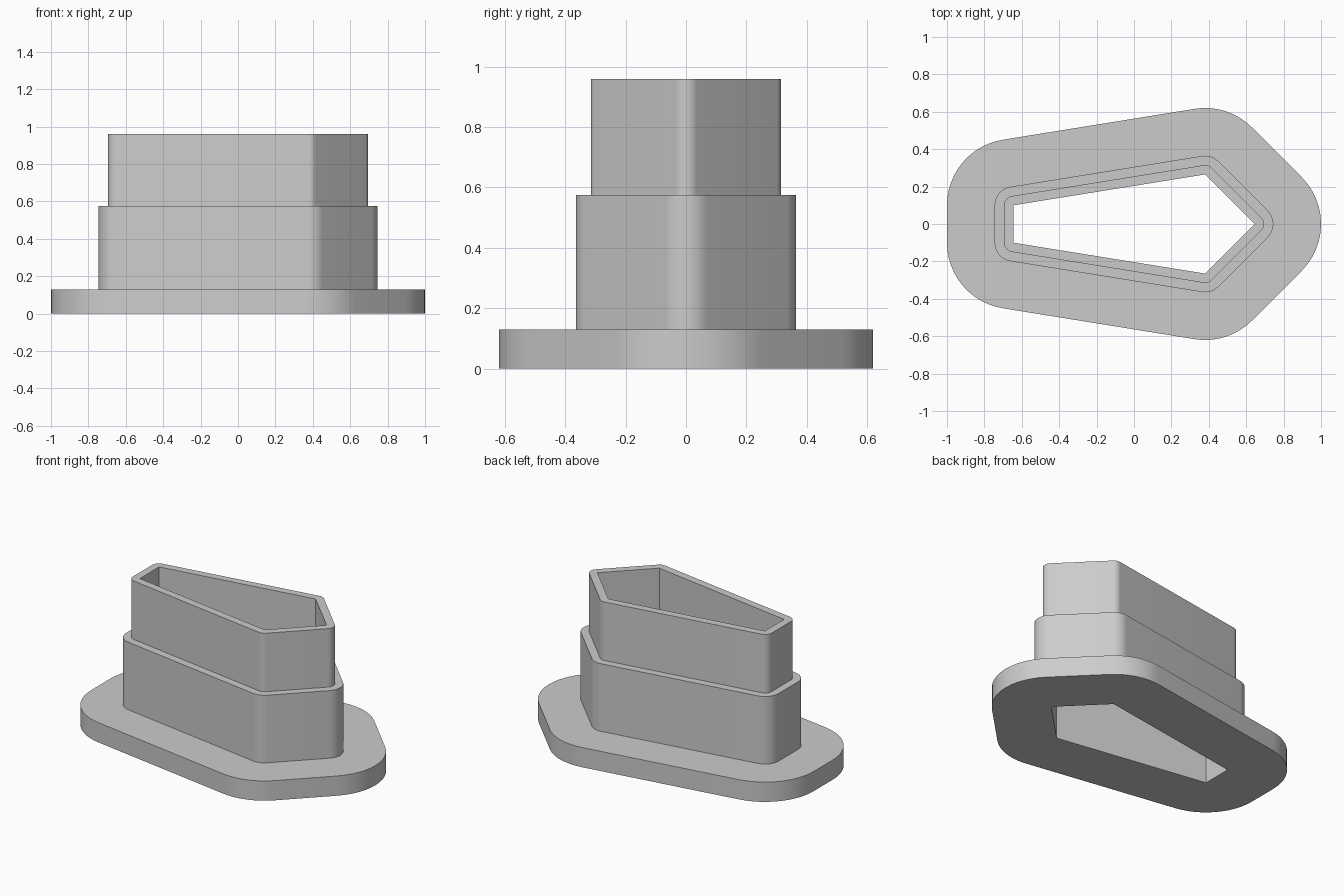
import bpy, bmesh, math
from mathutils import Vector

cube = bpy.data.objects.get("Cube")
if cube:
    bpy.data.objects.remove(cube, do_unlink=True)

grey = bpy.data.materials.new("plain_grey")
grey.use_nodes = True
colour = (0.6, 0.6, 0.6, 1)
grey.diffuse_color = colour
grey.node_tree.nodes["Principled BSDF"].inputs["Base Color"].default_value = colour

# Five-sided opening, counter-clockwise from the tip
OPENING = [Vector(p) for p in
           [(0.645, 0), (0.38, 0.265), (-0.645, 0.1), (-0.645, -0.1), (0.38, -0.265)]]
# Wall section: (distance outside the opening, height)
SECTION = [(0, 0), (0.355, 0), (0.355, 0.13), (0.1, 0.13),
           (0.1, 0.575), (0.05, 0.575), (0.05, 0.96), (0, 0.96)]
ARC_STEPS = 12


def edge_angle(a, b):
    """Direction of the outward normal of edge a-b."""
    d = b - a
    return math.atan2(-d.x, d.y)


def rounded_outline(offset):
    """Opening outline pushed outward, with round corners."""
    points = []
    for i, corner in enumerate(OPENING):
        start = edge_angle(OPENING[i - 1], corner)
        end = edge_angle(corner, OPENING[(i + 1) % len(OPENING)])
        turn = (end - start) % math.tau
        for k in range(ARC_STEPS + 1):
            a = start + turn * k / ARC_STEPS
            points.append(corner + offset * Vector((math.cos(a), math.sin(a))))
    return points


# Sweep the stepped wall section around the opening
bm = bmesh.new()
rings = [[bm.verts.new((p.x, p.y, z)) for p in rounded_outline(offset)]
         for offset, z in SECTION]
for r, ring in enumerate(rings):
    above = rings[(r + 1) % len(rings)]
    for i in range(len(ring)):
        j = (i + 1) % len(ring)
        bm.faces.new((ring[i], ring[j], above[j], above[i]))

# The opening's corners are sharp, so their arcs collapse to points
bmesh.ops.remove_doubles(bm, verts=bm.verts, dist=0.0001)
bmesh.ops.recalc_face_normals(bm, faces=bm.faces)

mesh = bpy.data.meshes.new("stepped_sleeve")
bm.to_mesh(mesh)
bm.free()
mesh.materials.append(grey)
sleeve = bpy.data.objects.new("stepped_sleeve", mesh)
bpy.context.collection.objects.link(sleeve)

bpy.ops.object.select_all(action="DESELECT")
sleeve.select_set(True)
bpy.context.view_layer.objects.active = sleeve
bpy.ops.object.shade_smooth_by_angle(angle=math.radians(30))
